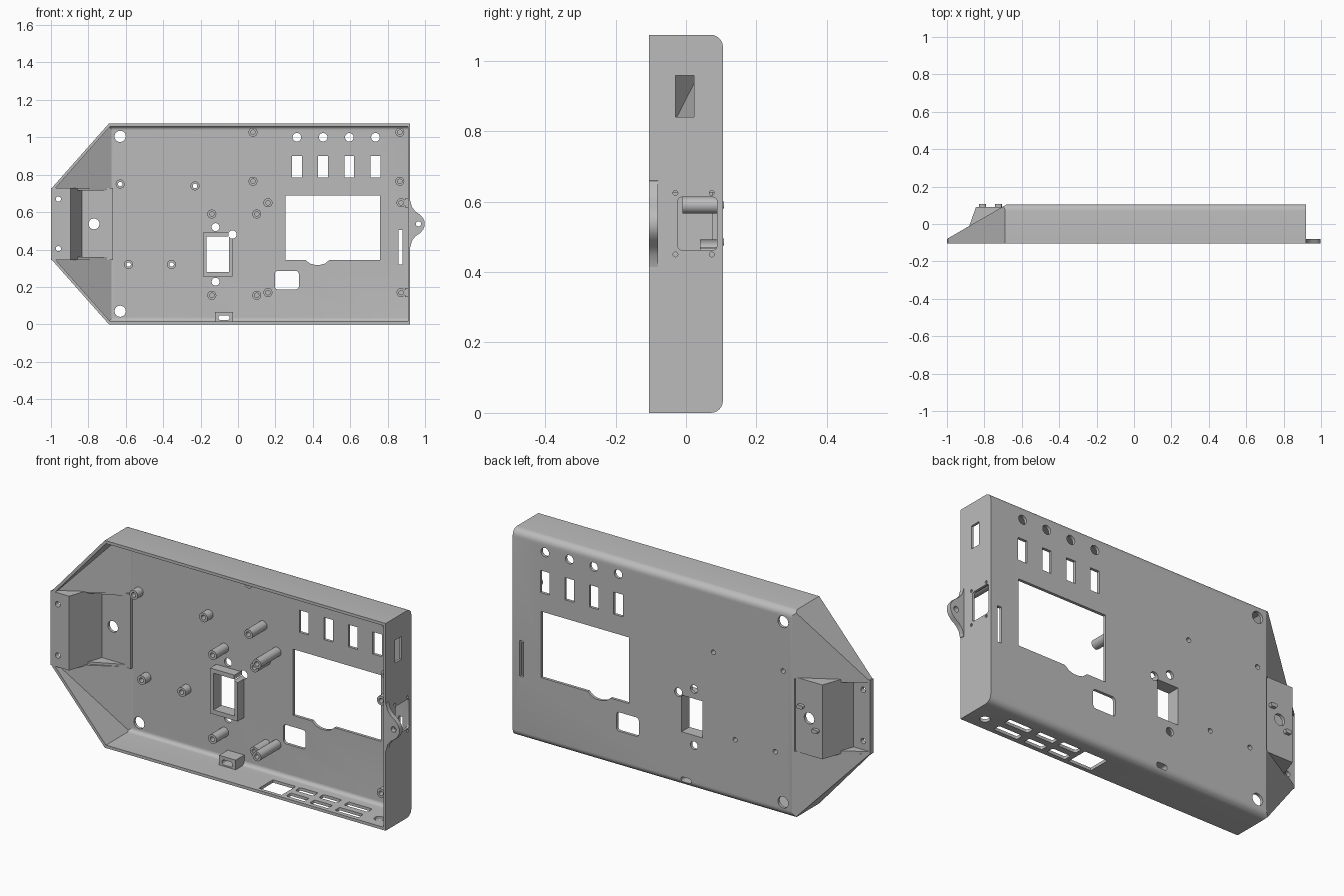
import bpy, bmesh, math
from mathutils import Vector

if "Cube" in bpy.data.objects:
    bpy.data.objects.remove(bpy.data.objects["Cube"])

grey = bpy.data.materials.new("plain grey")
grey.use_nodes = True
grey.diffuse_color = (0.5, 0.5, 0.5, 1)
grey.node_tree.nodes["Principled BSDF"].inputs["Base Color"].default_value = (0.5, 0.5, 0.5, 1)

H, D, RIGHT, T = 1.074, 0.105, 0.92, 0.015   # height, half depth, right wall, thickness
MID, FLOOR = H / 2, D - T
MAP = {"x": lambda u, v, w: (w, u, v),
       "y": lambda u, v, w: (u, w, v),
       "z": lambda u, v, w: (u, v, w)}


def prism(bm, pts, axis, lo, hi):
    """Extrude a 2D outline along an axis."""
    a = [bm.verts.new(MAP[axis](u, v, lo)) for u, v in pts]
    b = [bm.verts.new(MAP[axis](u, v, hi)) for u, v in pts]
    n = len(pts)
    faces = [bm.faces.new(a), bm.faces.new(b)]
    faces += [bm.faces.new((a[i], a[(i + 1) % n], b[(i + 1) % n], b[i])) for i in range(n)]
    bmesh.ops.recalc_face_normals(bm, faces=faces)


def circle(u, v, r, n=24):
    return [(u + r * math.cos(2 * math.pi * i / n), v + r * math.sin(2 * math.pi * i / n)) for i in range(n)]


def rect(u0, u1, v0, v1, r=0.0):
    if not r:
        return [(u0, v0), (u1, v0), (u1, v1), (u0, v1)]
    corners = [(u1 - r, v1 - r), (u0 + r, v1 - r), (u0 + r, v0 + r), (u1 - r, v0 + r)]
    return [(cu + r * math.cos(math.pi / 2 * (k + i / 4)), cv + r * math.sin(math.pi / 2 * (k + i / 4)))
            for k, (cu, cv) in enumerate(corners) for i in range(5)]


def make(name, bm):
    me = bpy.data.meshes.new(name)
    bm.to_mesh(me)
    bm.free()
    me.materials.append(grey)
    ob = bpy.data.objects.new(name, me)
    bpy.context.collection.objects.link(ob)
    return ob


def cut(ob, bm):
    """Subtract a set of solids and bake the result."""
    cutter = make("cutter", bm)
    cutter.hide_render = True
    mod = ob.modifiers.new("cut", "BOOLEAN")
    mod.operation, mod.solver, mod.object, mod.use_self = "DIFFERENCE", "EXACT", cutter, True
    dg = bpy.context.evaluated_depsgraph_get()
    me = bpy.data.meshes.new_from_object(ob.evaluated_get(dg))
    ob.modifiers.clear()
    ob.data = me
    bpy.data.objects.remove(cutter)


def body(t, front):
    """Rounded slab with angled corners and a sloped nose, shrunk by t."""
    bm = bmesh.new()
    r, z0, z1, y1 = 0.035 - t, t, H - t, D - t
    arc = [i * math.pi / 12 for i in range(7)]
    pts = [(front, z0)]
    pts += [(y1 - r + r * math.sin(a), z0 + r - r * math.cos(a)) for a in arc]
    pts += [(y1 - r + r * math.cos(a), z1 - r + r * math.sin(a)) for a in arc]
    pts += [(front, z1)]
    prism(bm, pts, "x", -1 + t, RIGHT - t * 0.8)
    planes = [((-0.68, D, 0), (-0.5, 0.866, 0)),
              ((-0.69, 0, 0), (-0.35, 0, -0.31)),
              ((-0.69, 0, H), (-0.35, 0, 0.31))]
    for co, no in planes:
        no = Vector(no).normalized()
        bmesh.ops.bisect_plane(bm, geom=bm.verts[:] + bm.edges[:] + bm.faces[:],
                               plane_co=Vector(co) - no * t, plane_no=no, clear_outer=True)
        bmesh.ops.holes_fill(bm, edges=[e for e in bm.edges if e.is_boundary], sides=0)
    bmesh.ops.recalc_face_normals(bm, faces=bm.faces[:])
    return bm


# Hollow shell, open at the front
shell = make("shell", body(0, -D))
cut(shell, body(T, -0.2))

# Openings in the back panel
c = bmesh.new()
through_posts = [(-0.63, 0.75), (-0.23, 0.74), (-0.585, 0.32), (-0.355, 0.32)]
holes = [(-0.63, 1.005, 0.03), (-0.63, 0.07, 0.03), (-0.12, 0.52, 0.021), (-0.03, 0.48, 0.022),
         (-0.12, 0.228, 0.021)] + [(x, z, 0.012) for x, z in through_posts]
for x in (0.315, 0.455, 0.595, 0.735):
    holes.append((x, 1.0, 0.023))
    prism(c, rect(x - 0.026, x + 0.026, 0.785, 0.9), "y", 0.05, 0.2)
for x, z, r in holes:
    prism(c, circle(x, z, r), "y", 0.05, 0.2)
prism(c, [(0.253, 0.345), (0.36, 0.345), (0.385, 0.325), (0.41, 0.318), (0.44, 0.318), (0.465, 0.325),
          (0.49, 0.345), (0.758, 0.345), (0.758, 0.688), (0.253, 0.688)], "y", 0.05, 0.2)
prism(c, rect(0.197, 0.325, 0.187, 0.285, 0.015), "y", 0.05, 0.2)
prism(c, rect(0.857, 0.88, 0.32, 0.505), "y", 0.05, 0.2)
prism(c, rect(-0.168, -0.048, 0.28, 0.47), "y", 0.05, 0.2)
prism(c, rect(-0.105, -0.045, 0.022, 0.048, 0.012), "y", 0.05, 0.2)
# Connector slots in the bottom wall
for x, w in ((0.68, 0.068), (0.52, 0.052), (0.385, 0.052)):
    for y in (0.012, -0.062):
        prism(c, rect(x - w, x + w, y - 0.02, y + 0.02, 0.008), "z", -0.1, 0.03)
prism(c, rect(0.18, 0.31, -0.085, 0.03), "z", -0.1, 0.03)
prism(c, circle(0.835, -0.037, 0.024), "z", -0.1, 0.03)
# Power inlet and switch openings in the right wall
prism(c, rect(-0.03, 0.023, 0.84, 0.958), "x", 0.88, 1.0)
prism(c, rect(-0.023, 0.088, 0.462, 0.613, 0.012), "x", 0.88, 1.0)
for y in (-0.03, 0.073):
    for z in (0.45, 0.625):
        prism(c, circle(y, z, 0.007, 12), "x", 0.88, 1.0)
# Gap for the nose pocket
prism(c, rect(-1.1, -0.69, 0.348, 0.726), "y", -0.2, 0.2)
cut(shell, c)

# Nose pocket: flange, raised step and side cheeks
b = bmesh.new()
prism(b, [(-1, -D), (-0.895, -D), (-0.833, 0.075), (-0.668, 0.075), (-0.668, 0.091), (-0.845, 0.091),
          (-0.905, -0.08), (-1, -0.08)], "z", 0.345, 0.73)
pocket = make("nose_pocket", b)
c = bmesh.new()
for z in (0.405, 0.67):
    prism(c, circle(-0.96, z, 0.014), "y", -0.2, 0)
prism(c, circle(-0.77, MID, 0.029), "y", 0, 0.2)
cut(pocket, c)
b = bmesh.new()
for z in (0.345, 0.715):
    prism(b, [(-1, -0.081), (-0.905, -0.085), (-0.88, -0.01)], "z", z, z + T)
    prism(b, [(-0.88, -0.011), (-0.845, 0.09), (-0.68, 0.09), (-0.69, 0.08)], "z", z, z + T)
make("pocket_cheeks", b)
b = bmesh.new()
for x, z in ((-0.725, 0.59), (-0.81, 0.485)):
    prism(b, rect(x - 0.018, x + 0.018, z - 0.01, z + 0.01, 0.009), "y", 0.085, 0.108)
make("pocket_pegs", b)


# Hollow standoffs on the back panel
def post(bm, x, z, length, through=False, r=0.024, bore=0.012):
    n, y0 = 24, FLOOR - length
    y1 = FLOOR + 0.002
    deep = y1 if through else y0 + 0.05
    rings = [[bm.verts.new((u, y, v)) for u, v in circle(x, z, rad, n)]
             for rad, y in ((r, y1), (r, y0), (bore, y0), (bore, deep))]
    faces = [bm.faces.new((p[i], p[(i + 1) % n], q[(i + 1) % n], q[i]))
             for p, q in zip(rings, rings[1:]) for i in range(n)]
    if not through:
        faces.append(bm.faces.new(rings[3]))
    bmesh.ops.recalc_face_normals(bm, faces=faces)


b = bmesh.new()
for x, z in through_posts:
    post(b, x, z, 0.045, True)
for x in (0.08, 0.865):
    for z in (0.765, 1.027):
        post(b, x, z, 0.12)
for x in (-0.14, 0.10):
    for z in (0.155, 0.59):
        post(b, x, z, 0.1)
for x in (0.16, 0.872):
    for z in (0.17, 0.65):
        post(b, x, z, 0.165)
make("standoffs", b)
b = bmesh.new()
for z in (0.17, 0.65):
    prism(b, rect(0.892, 0.912, z - 0.024, z + 0.024), "y", FLOOR - 0.163, FLOOR)
make("standoff_webs", b)

# Raised frame round the small window
b = bmesh.new()
prism(b, rect(-0.188, -0.03, 0.257, 0.492), "y", FLOOR - 0.05, FLOOR + 0.002)
frame = make("window_frame", b)
c = bmesh.new()
prism(c, rect(-0.168, -0.048, 0.28, 0.47), "y", -0.2, 0.2)
prism(c, circle(-0.03, 0.48, 0.022), "y", -0.2, 0.2)
cut(frame, c)

# Cable clamp block by the bottom wall
b = bmesh.new()
prism(b, rect(-0.122, -0.027, 0.012, 0.065), "y", FLOOR - 0.07, FLOOR + 0.002)
block = make("clamp_block", b)
c = bmesh.new()
prism(c, rect(-0.105, -0.045, 0.022, 0.048, 0.012), "y", -0.2, 0.2)
cut(block, c)

# Mounting ear on the right wall
half = [(0.91, 0.128), (0.922, 0.122), (0.93, 0.09), (0.95, 0.065), (0.975, 0.048), (0.99, 0.03), (0.998, 0.012)]
b = bmesh.new()
prism(b, [(x, MID + d) for x, d in half] + [(x, MID - d) for x, d in reversed(half)], "y", -D, -0.08)
ear = make("mounting_ear", b)
c = bmesh.new()
prism(c, circle(0.965, MID, 0.014), "y", -0.2, 0)
cut(ear, c)

# Smooth the rounded surfaces, keep the edges sharp
for ob in bpy.context.collection.objects:
    if ob.type == "MESH" and grey.name in ob.data.materials:
        bpy.ops.object.select_all(action="DESELECT")
        ob.select_set(True)
        bpy.context.view_layer.objects.active = ob
        bpy.ops.object.shade_smooth_by_angle(angle=math.radians(30))
